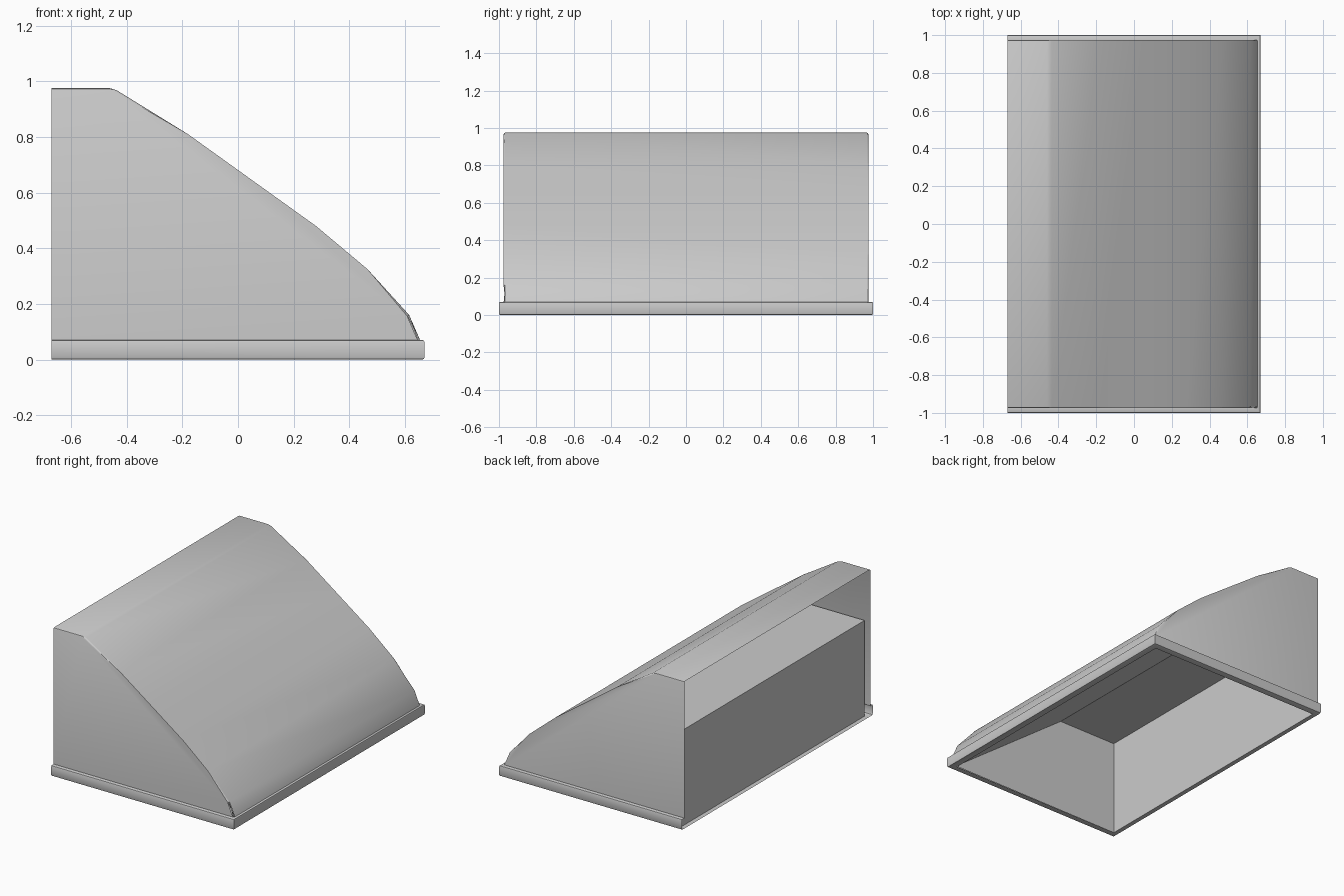
import bpy, bmesh

if "Cube" in bpy.data.objects:
    bpy.data.objects.remove(bpy.data.objects["Cube"])


def finish(name, bm, angle=0.6):
    bmesh.ops.recalc_face_normals(bm, faces=bm.faces[:])
    me = bpy.data.meshes.new(name)
    bm.to_mesh(me)
    bm.free()
    ob = bpy.data.objects.new(name, me)
    bpy.context.collection.objects.link(ob)
    bpy.ops.object.select_all(action='DESELECT')
    ob.select_set(True)
    bpy.context.view_layer.objects.active = ob
    bpy.ops.object.shade_smooth_by_angle(angle=angle)
    return ob


def open_prism(profile, half, foot, back):
    """Sheet bent along an x-z profile, with side walls; foot = extra side-wall points."""
    bm = bmesh.new()
    rows = [[bm.verts.new((x, s * half, z)) for x, z in profile] for s in (-1, 1)]
    for i in range(len(profile) - 1):
        bm.faces.new((rows[0][i], rows[0][i + 1], rows[1][i + 1], rows[1][i]))
    for s, row in zip((-1, 1), rows):
        bm.faces.new(row + [bm.verts.new((x, s * half, z)) for x, z in foot])
    return bm


# Outer canopy: thin curved sheet, open at the back and bottom
roof = [(-.67, .975), (-.46, .975), (-.435, .967), (-.18, .81), (.05, .645),
        (.28, .48), (.465, .325), (.615, .16), (.655, .068)]
bm = open_prism(roof, .975, [(-.67, .068)], True)
seams = [e for e in bm.edges if len(e.link_faces) == 2
         and abs(e.verts[0].co.y - e.verts[1].co.y) < .01]
bmesh.ops.bevel(bm, geom=seams, offset=.008, segments=2, profile=.5, affect='EDGES')
finish("canopy_shell", bm)

# Inner liner: boxy hollow with a flat top and a sloping front, open below
bm = open_prism([(-.64, 0), (-.64, .635), (-.21, .635), (.635, .003)], .957, [], False)
finish("inner_liner", bm, .3)

# Bottom rim: rounded lip swept around the front and both sides
section = [(.028, .07), (.006, .07), (.002, .068), (0, .063), (0, .008),
           (.003, .002), (.008, 0), (.043, 0)]
bm = bmesh.new()
paths = []
for d, z in section:
    x, y = .67 - d, 1 - d
    paths.append([bm.verts.new((px, py, z)) for px, py in
                  ((-.67, -y), (x, -y), (x, y), (-.67, y))])
for a, b in zip(paths, paths[1:]):
    for i in range(3):
        bm.faces.new((a[i], a[i + 1], b[i + 1], b[i]))
finish("bottom_rim", bm)

# Narrow strip closing the rim along the back
bm = bmesh.new()
bm.faces.new([bm.verts.new(p) for p in
              ((-.67, -.957, 0), (-.64, -.957, 0), (-.64, .957, 0), (-.67, .957, 0))])
finish("back_rim_strip", bm)
